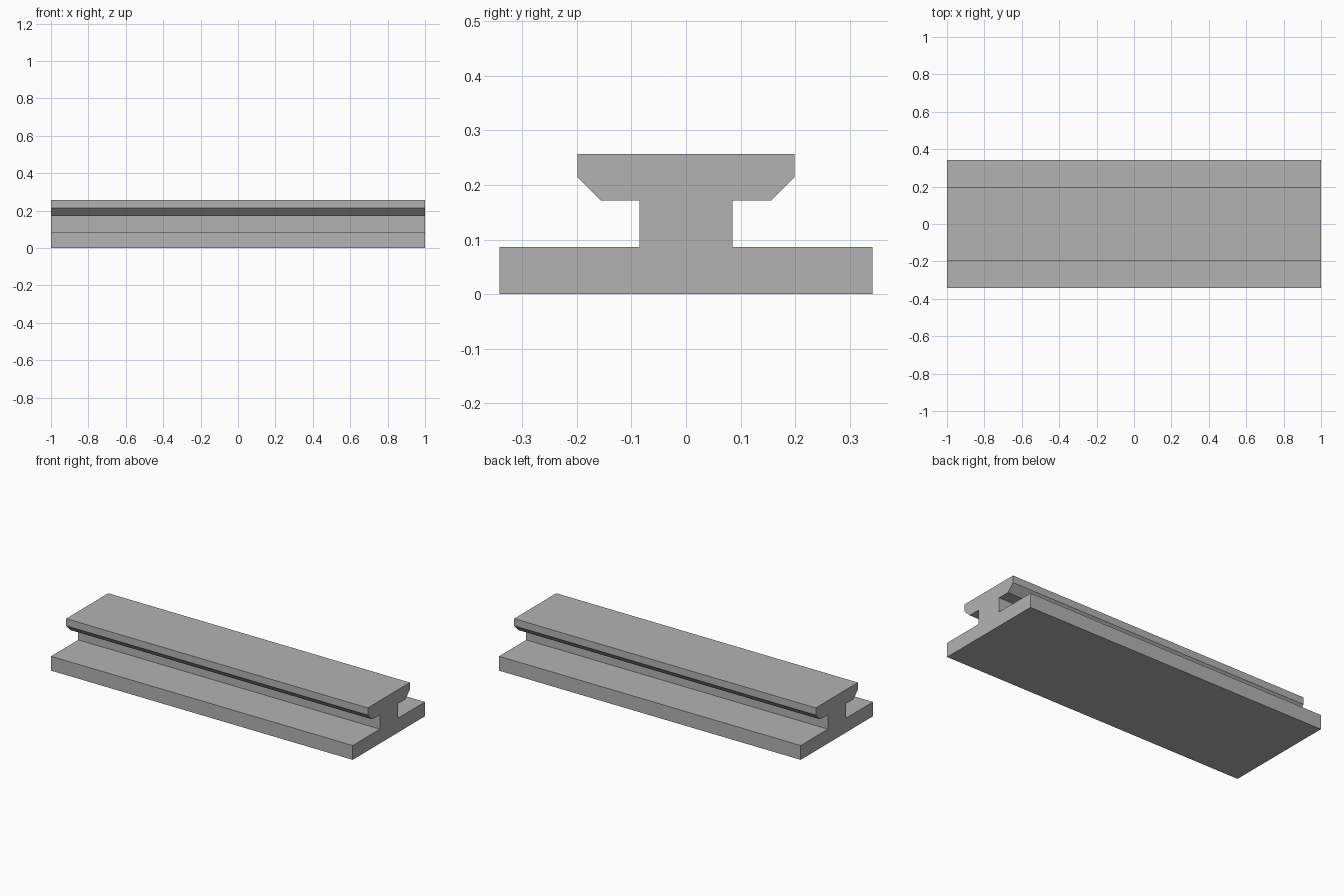
import bpy
import bmesh

cube = bpy.data.objects.get("Cube")
if cube:
    bpy.data.objects.remove(cube, do_unlink=True)

# Plain grey material
grey = bpy.data.materials.new("plain_grey")
grey.use_nodes = True
colour = (0.45, 0.45, 0.45, 1.0)
grey.diffuse_color = colour
grey.node_tree.nodes["Principled BSDF"].inputs["Base Color"].default_value = colour

# Half profile (y, z): wide foot, narrow web, chamfered head
half = [(0.342, 0), (0.342, 0.086), (0.085, 0.086), (0.085, 0.172),
        (0.157, 0.172), (0.199, 0.214), (0.199, 0.257)]
profile = half + [(-y, z) for y, z in reversed(half)]

# Extrude the mirrored profile along the rail's length
bm = bmesh.new()
end = bm.faces.new([bm.verts.new((-1, y, z)) for y, z in profile])
result = bmesh.ops.extrude_face_region(bm, geom=[end], use_keep_orig=True)
moved = [v for v in result["geom"] if isinstance(v, bmesh.types.BMVert)]
bmesh.ops.translate(bm, verts=moved, vec=(2, 0, 0))
bmesh.ops.recalc_face_normals(bm, faces=bm.faces)

mesh = bpy.data.meshes.new("slide_rail")
bm.to_mesh(mesh)
bm.free()
mesh.materials.append(grey)
rail = bpy.data.objects.new("slide_rail", mesh)
bpy.context.collection.objects.link(rail)
